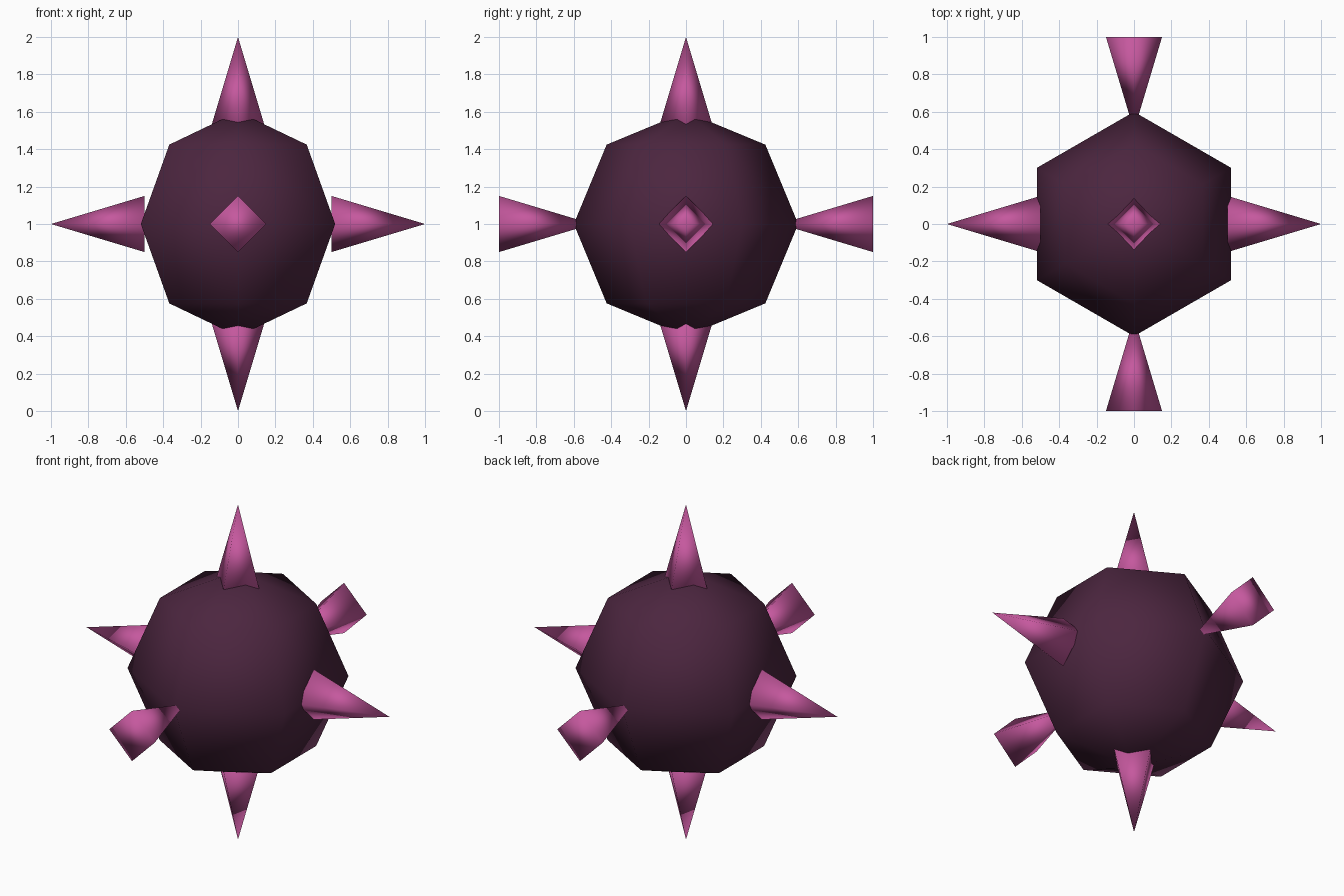
import bpy
import math
from mathutils import Vector

if "Cube" in bpy.data.objects:
    bpy.data.objects.remove(bpy.data.objects["Cube"])


def material(name, rgb):
    mat = bpy.data.materials.new(name)
    mat.diffuse_color = (*rgb, 1)
    mat.use_nodes = True
    mat.node_tree.nodes["Principled BSDF"].inputs["Base Color"].default_value = mat.diffuse_color
    return mat


dark_plum = material("dark plum", (0.072, 0.019, 0.050))
pink = material("orchid pink", (0.56, 0.098, 0.342))


def finish(name, mat):
    obj = bpy.context.object
    obj.name = name
    obj.data.materials.append(mat)
    bpy.ops.object.shade_smooth()
    return obj


# Body: coarse six-sided ball, corners on the y axis
bpy.ops.mesh.primitive_uv_sphere_add(segments=6, ring_count=4, radius=0.6,
                                     location=(0, 0, 1))
finish("body", dark_plum)


# Spikes: four-sided cones; front and back ones point inwards
def spike(name, side, inward=False):
    side = Vector(side)
    point = -side if inward else side
    if abs(point.x) > 0.5:
        turn = (0, math.copysign(math.pi / 2, point.x), 0)
    elif abs(point.y) > 0.5:
        turn = (-math.copysign(math.pi / 2, point.y), 0, 0)
    else:
        turn = (0 if point.z > 0 else math.pi, 0, 0)
    bpy.ops.mesh.primitive_cone_add(vertices=4, radius1=0.15, depth=0.5,
                                    location=Vector((0, 0, 1)) + side * 0.75,
                                    rotation=turn)
    finish(name, pink)


spike("top_spike", (0, 0, 1))
spike("bottom_spike", (0, 0, -1))
spike("right_spike", (1, 0, 0))
spike("left_spike", (-1, 0, 0))
spike("front_spike", (0, -1, 0), inward=True)
spike("back_spike", (0, 1, 0), inward=True)
